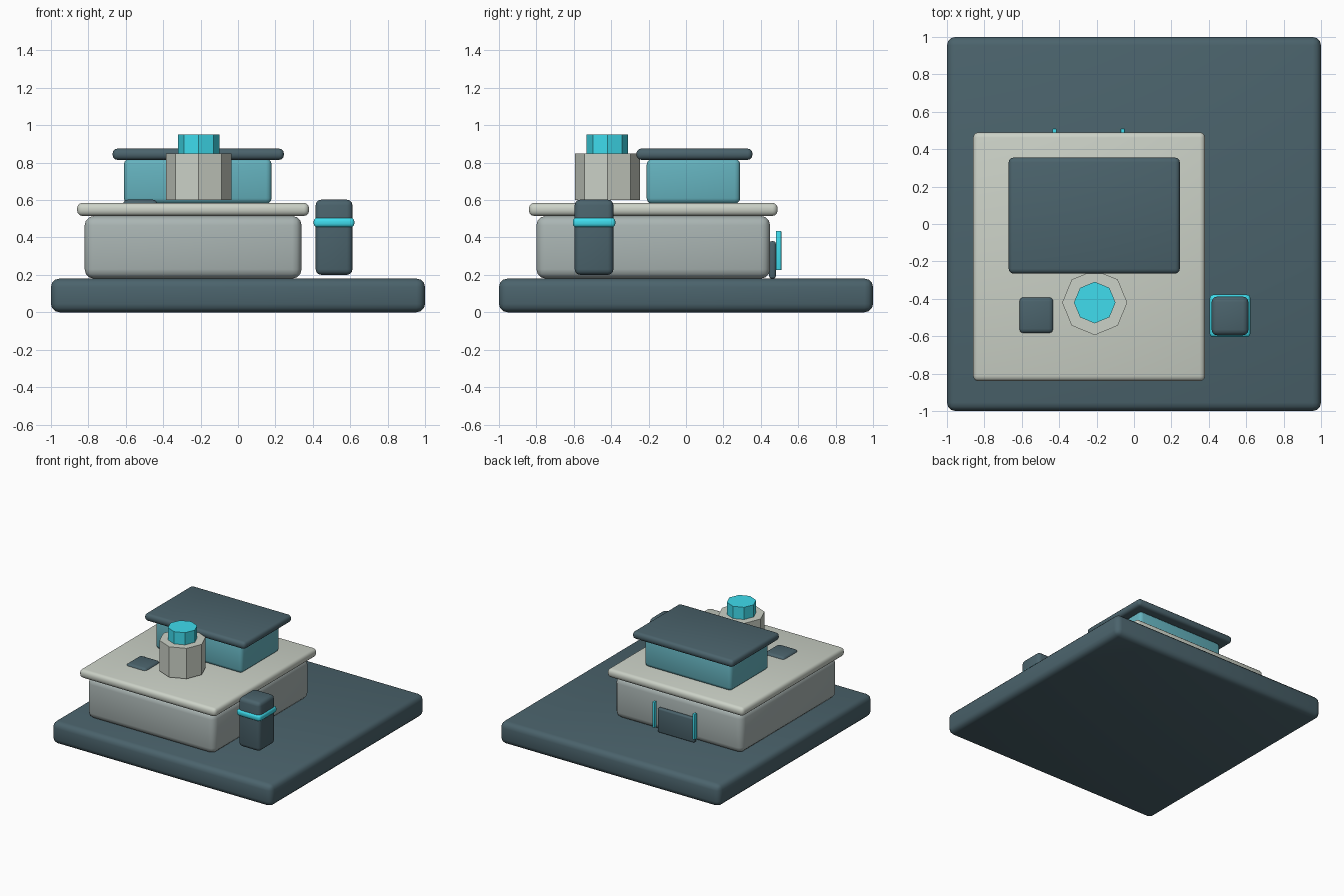
import bpy, bmesh
from mathutils import Vector

if "Cube" in bpy.data.objects:
    bpy.data.objects.remove(bpy.data.objects["Cube"])


def material(name, rgb):
    m = bpy.data.materials.new(name)
    m.diffuse_color = (*rgb, 1)
    m.use_nodes = True
    m.node_tree.nodes["Principled BSDF"].inputs["Base Color"].default_value = m.diffuse_color
    return m


DARK = material("slate", (0.07, 0.125, 0.15))
PALE = material("pale_grey", (0.60, 0.64, 0.57))
WALL = material("wall_grey", (0.40, 0.46, 0.45))
TEAL = material("teal", (0.13, 0.45, 0.52))
CYAN = material("cyan", (0.05, 0.72, 0.85))


def finish(name, bm, mat):
    me = bpy.data.meshes.new(name)
    bm.to_mesh(me)
    bm.free()
    me.materials.append(mat)
    ob = bpy.data.objects.new(name, me)
    bpy.context.collection.objects.link(ob)
    bpy.context.view_layer.objects.active = ob
    bpy.ops.object.select_all(action='DESELECT')
    ob.select_set(True)
    bpy.ops.object.shade_smooth_by_angle(angle=0.7)
    return ob


def box(name, x, y, z, mat, bevel=0.0):
    """Rounded box spanning the given x, y and z ranges."""
    bm = bmesh.new()
    bmesh.ops.create_cube(bm, size=1)
    for v in bm.verts:
        v.co = Vector([(r[0] + r[1]) / 2 + c * (r[1] - r[0])
                       for r, c in zip((x, y, z), v.co)])
    if bevel:
        bmesh.ops.bevel(bm, geom=bm.edges[:], offset=bevel, segments=3,
                        profile=0.5, affect='EDGES', clamp_overlap=True)
    return finish(name, bm, mat)


def drum(name, x, y, z, r, mat):
    """Eight-sided cylinder with a corner on each axis."""
    bm = bmesh.new()
    bmesh.ops.create_cone(bm, cap_ends=True, segments=8, radius1=r, radius2=r,
                          depth=z[1] - z[0])
    bmesh.ops.translate(bm, verts=bm.verts[:], vec=(x, y, (z[0] + z[1]) / 2))
    ob = finish(name, bm, mat)
    bpy.ops.object.shade_smooth_by_angle(angle=0.9)
    return ob


# Ground slab and lower storey
box("base", (-1, 1), (-1, 1), (0, 0.18), DARK, 0.045)
box("lower_storey", (-0.82, 0.34), (-0.80, 0.45), (0.18, 0.515), WALL, 0.05)
box("terrace", (-0.86, 0.38), (-0.84, 0.49), (0.515, 0.585), PALE, 0.028)

# Upper storey and its roof
box("upper_storey", (-0.61, 0.18), (-0.21, 0.29), (0.58, 0.82), TEAL, 0.03)
box("upper_roof", (-0.67, 0.245), (-0.265, 0.355), (0.815, 0.875), DARK, 0.025)

# Drum with glowing cap, and hatch on the terrace
drum("tank", -0.21, -0.42, (0.60, 0.85), 0.174, PALE)
drum("tank_cap", -0.21, -0.42, (0.85, 0.95), 0.111, CYAN)
box("hatch", (-0.615, -0.43), (-0.585, -0.39), (0.54, 0.602), DARK, 0.025)

# Free-standing post with a band
box("post", (0.415, 0.612), (-0.595, -0.388), (0.20, 0.602), DARK, 0.03)
box("post_band", (0.405, 0.622), (-0.605, -0.378), (0.455, 0.505), CYAN, 0.018)

# Rear door and side lights
box("door", (-0.41, -0.075), (0.445, 0.48), (0.18, 0.38), DARK, 0.012)
for side, x in (("left", -0.06), ("right", -0.425)):
    box("door_light_" + side, (x - 0.011, x + 0.011), (0.48, 0.51),
        (0.225, 0.435), CYAN, 0.004)
